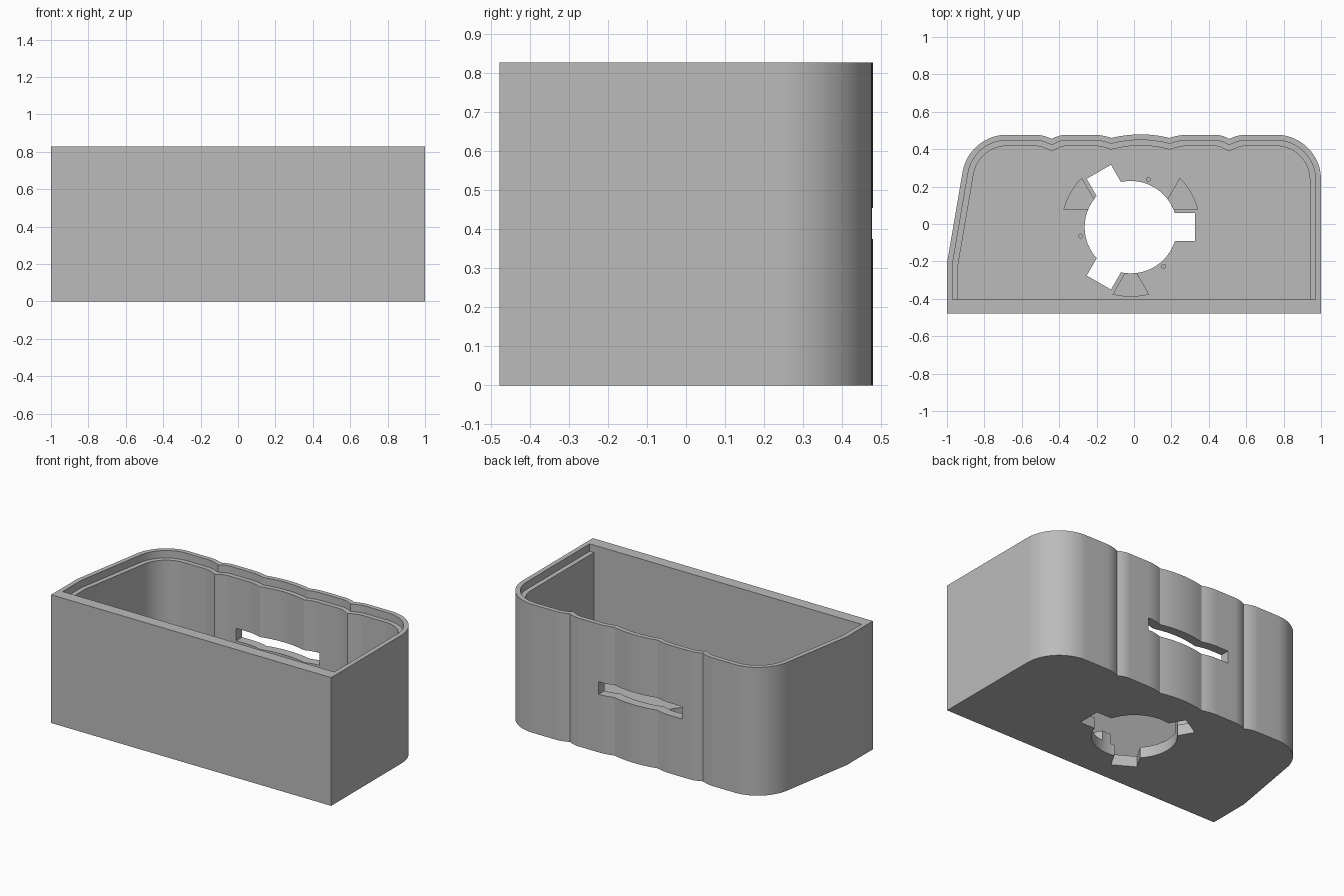
import bpy, bmesh, math
from mathutils import Vector, Matrix

if "Cube" in bpy.data.objects:
    bpy.data.objects.remove(bpy.data.objects["Cube"])

HEIGHT, FLOOR, LEDGE = 0.828, 0.07, 0.78
FRONT, BACK, FRONT_INNER = -0.478, 0.477, -0.403
HUB = Vector((-0.017, -0.017))
HOLE_R = 0.247

grey = bpy.data.materials.new("plain grey")
grey.use_nodes = True
grey.diffuse_color = (0.5, 0.5, 0.5, 1)
grey.node_tree.nodes["Principled BSDF"].inputs["Base Color"].default_value = (0.5, 0.5, 0.5, 1)


def prism(name, points, z0, z1):
    """Extrude a plan outline between two heights."""
    bm = bmesh.new()
    face = bm.faces.new([bm.verts.new((p[0], p[1], z0)) for p in points])
    up = bmesh.ops.extrude_face_region(bm, geom=[face])["geom"]
    bmesh.ops.translate(bm, vec=(0, 0, z1 - z0),
                        verts=[v for v in up if isinstance(v, bmesh.types.BMVert)])
    bmesh.ops.recalc_face_normals(bm, faces=bm.faces)
    mesh = bpy.data.meshes.new(name)
    bm.to_mesh(mesh)
    bm.free()
    mesh.materials.append(grey)
    obj = bpy.data.objects.new(name, mesh)
    bpy.context.collection.objects.link(obj)
    return obj


def arc(centre, r, a0, a1, n):
    return [Vector((centre[0] + r * math.cos(math.radians(a0 + (a1 - a0) * i / n)),
                    centre[1] + r * math.sin(math.radians(a0 + (a1 - a0) * i / n))))
            for i in range(n + 1)]


def scallop(x_flat, x_cusp, drop, n=8):
    """Curve falling from the flat back down to a cusp."""
    return [Vector((x_flat + (x_cusp - x_flat) * i / n, BACK - drop * (i / n) ** 2))
            for i in range(n + 1)]


def inset(points, d):
    """Mitred inward offset of a counter-clockwise outline, with a thick front wall."""
    result = []
    for i, p in enumerate(points):
        a = (p - points[i - 1]).normalized()
        b = (points[(i + 1) % len(points)] - p).normalized()
        na, nb = Vector((-a.y, a.x)), Vector((-b.y, b.x))
        q = p + (na + nb) * d / (1 + na.dot(nb))
        if p.y < FRONT + 0.01:
            q.y = FRONT_INNER
        result.append(q)
    return result


def cut(target, cutter):
    mod = target.modifiers.new("cut", 'BOOLEAN')
    mod.operation, mod.solver, mod.object = 'DIFFERENCE', 'EXACT', cutter
    bpy.context.view_layer.objects.active = target
    bpy.ops.object.modifier_apply(modifier=mod.name)
    bpy.data.objects.remove(cutter)


def turned(points, degrees):
    rot = Matrix.Rotation(math.radians(degrees), 2)
    return [HUB + rot @ Vector(p) for p in points]


# Plan outline: square front, slanted side, rounded rear corners, scalloped back
outline = [Vector((-1, FRONT)), Vector((1, FRONT))]
outline += arc((0.76, BACK - 0.24), 0.24, 0, 90, 24)
outline += scallop(0.60, 0.51, 0.022)
outline += scallop(0.43, 0.51, 0.022)[-2::-1]
outline += scallop(0.29, 0.19, 0.017)
outline += [Vector((0.035 - 0.155 * t, BACK + 0.002 - 0.019 * t * t))
            for t in (i / 8 for i in range(-7, 8))]
outline += scallop(-0.22, -0.12, 0.017)[::-1]
outline += scallop(-0.36, -0.44, 0.022)
outline += scallop(-0.53, -0.44, 0.022)[-2::-1]
outline += arc((-0.68, BACK - 0.24), 0.24, 90, 169.8, 24)
outline += [Vector((-1, -0.21))]

# Open box with a stepped rim
housing = prism("housing", outline, 0, HEIGHT)
cut(housing, prism("rim_cutter", inset(outline, 0.03), LEDGE, 1))
cut(housing, prism("cavity_cutter", inset(outline, 0.06), FLOOR, 1))

# Slot through the back wall
cut(housing, prism("slot_cutter", [(-0.305, 0.3), (0.29, 0.3), (0.29, 0.6), (-0.305, 0.6)],
                   0.375, 0.455))

# Round floor opening with three notches
opening = arc((0, 0), HOLE_R, 0, 360, 64)[:-1]
cut(housing, prism("hole_cutter", turned(opening, 0), -0.1, 0.2))
notch = [(0.15, -0.075), (0.342, -0.075), (0.342, 0.075), (0.15, 0.075)]
for angle in (0, 120, 240):
    cut(housing, prism("notch_cutter", turned(notch, angle), -0.1, 0.2))

# Raised stops and small detent bumps around the opening
parts = [housing]
edge = 0.095
inner = math.degrees(math.asin(edge / HOLE_R))
outer = math.degrees(math.asin(edge / 0.372))
stop = arc((0, 0), HOLE_R, 60 - inner, inner, 4) + arc((0, 0), 0.372, outer, 60 - outer, 10)
for i, angle in enumerate((0, 120, 240)):
    parts.append(prism(f"stop_{i + 1}", turned(stop, angle), FLOOR - 0.01, FLOOR + 0.065))
    bump = arc((0.273, 0), 0.013, 0, 360, 16)[:-1]
    parts.append(prism(f"detent_bump_{i + 1}", turned(bump, angle + 70), FLOOR - 0.01, FLOOR + 0.015))

# Smooth curved walls, crisp edges
for obj in parts:
    bpy.ops.object.select_all(action='DESELECT')
    obj.select_set(True)
    bpy.context.view_layer.objects.active = obj
    bpy.ops.object.shade_smooth_by_angle(angle=math.radians(25))
